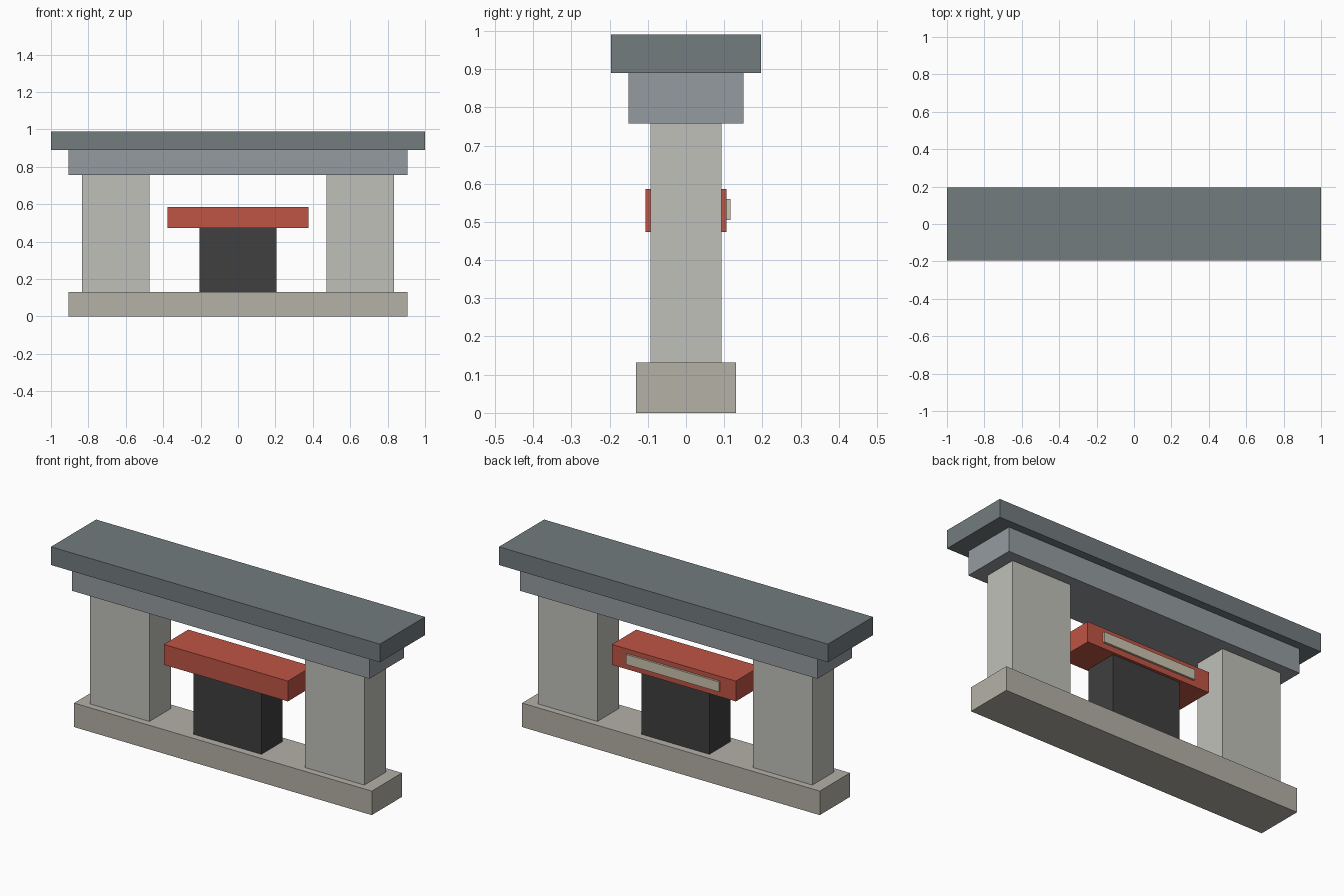
import bpy

if "Cube" in bpy.data.objects:
    bpy.data.objects.remove(bpy.data.objects["Cube"])


def material(name, rgb):
    m = bpy.data.materials.new(name)
    m.diffuse_color = (*rgb, 1)
    m.use_nodes = True
    m.node_tree.nodes["Principled BSDF"].inputs["Base Color"].default_value = m.diffuse_color
    return m


def box(name, x, y, z, mat):
    """Box from (min, max) ranges on each axis."""
    centre = [(a + b) / 2 for a, b in (x, y, z)]
    bpy.ops.mesh.primitive_cube_add(size=1, location=centre)
    ob = bpy.context.object
    ob.name = name
    ob.scale = [b - a for a, b in (x, y, z)]
    bpy.ops.object.transform_apply(location=False, rotation=False, scale=True)
    ob.data.materials.append(mat)
    return ob


def both(h):
    return (-h, h)


slate = material("slate", (0.17, 0.20, 0.21))
blue_grey = material("blue_grey", (0.30, 0.33, 0.35))
pale_stone = material("pale_stone", (0.53, 0.53, 0.49))
warm_stone = material("warm_stone", (0.46, 0.44, 0.39))
charcoal = material("charcoal", (0.05, 0.05, 0.05))
red = material("red", (0.52, 0.09, 0.06))
cream = material("cream", (0.60, 0.55, 0.42))

# Foundation plinth
box("base", both(0.905), both(0.131), (0, 0.132), warm_stone)

# Pair of pillars
for side, x in (("left", (-0.834, -0.473)), ("right", (0.473, 0.834))):
    box(side + "_pillar", x, both(0.0935), (0.132, 0.757), pale_stone)

# Lintel and overhanging cap
box("lintel", both(0.905), both(0.151), (0.757, 0.89), blue_grey)
box("cap", both(1.0), both(0.196), (0.89, 0.99), slate)

# Central post with red beam
box("centre_post", both(0.206), both(0.091), (0.132, 0.474), charcoal)
box("red_beam", both(0.377), both(0.106), (0.474, 0.586), red)

# Raised strip on the back of the beam
box("back_strip", both(0.282), (0.100, 0.117), (0.505, 0.56), cream)
